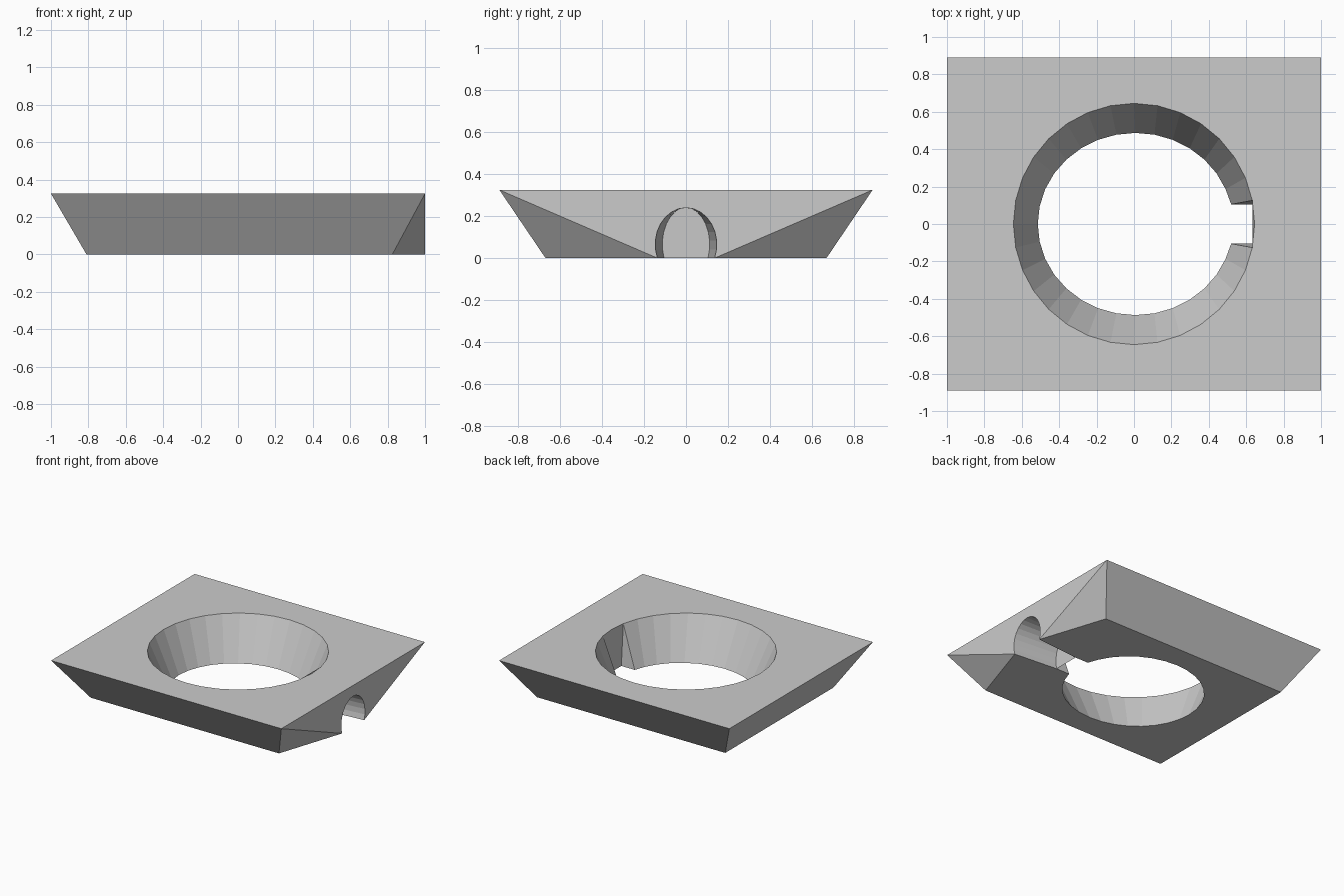
import bpy, bmesh
from math import sin, cos, pi, asin

if "Cube" in bpy.data.objects:
    bpy.data.objects.remove(bpy.data.objects["Cube"])

H = 0.325            # plate height
N = 32               # sides of the round hole
ARCH = 16            # segments of the channel arch
bm = bmesh.new()


def vert(x, y, z):
    return bm.verts.new((x, y, z))


def face(*vs):
    return bm.faces.new(vs)


def arch(x, ry):
    """Arch profile at x, from the -y foot over the crown to the +y foot."""
    zc, rz = 0.065, 0.175
    dip = asin(zc / rz)
    pts = []
    for i in range(ARCH + 1):
        a = pi + dip - (pi + 2 * dip) * i / ARCH
        pts.append(vert(x, ry * cos(a), max(0, zc + rz * sin(a))))
    return pts


# Rectangular outline, wide at the top and narrow at the bottom
corners = ((-1, -1), (1, -1), (1, 1), (-1, 1))
top = [vert(sx, sy * 0.89, H) for sx, sy in corners]
bot = [vert(0.825 if sx > 0 else -0.81, sy * 0.67, 0) for sx, sy in corners]

# Tapered round hole, open at the bottom on the +x side
ring_top = [vert(0.645 * cos(2 * pi * k / N), 0.645 * sin(2 * pi * k / N), H)
            for k in range(N)]
ring_bot = {}
for k in range(1, N):
    a = 2 * pi * k / N
    y = 0.487 * sin(a)
    if k in (1, N - 1):
        y = 0.105 if k == 1 else -0.105
    ring_bot[k] = vert(0.0075 + 0.522 * cos(a), y, 0)
for k in range(1, N - 1):
    face(ring_top[k], ring_top[k + 1], ring_bot[k + 1], ring_bot[k])

# Arched channel from the hole to the +x side
inner, outer = arch(0.635, 0.113), arch(1.0, 0.147)
t = (0.825 - 0.635) / (1 - 0.635)
mid = [bm.verts.new(inner[i].co.lerp(outer[i].co, t)) for i in (0, -1)]
for i in range(ARCH):
    quad = [inner[i], inner[i + 1], outer[i + 1], outer[i]]
    if i == 0:
        quad.append(mid[0])
    if i == ARCH - 1:
        quad.insert(2, mid[1])
    face(*quad)

# Upright wall around the inner mouth, with its small side triangles
face(ring_top[N - 1], *inner, ring_top[1], ring_top[0])
face(ring_top[1], inner[-1], ring_bot[1])
face(ring_top[N - 1], ring_bot[N - 1], inner[0])

# Three sloping sides
for i in (0, 2, 3):
    j = (i + 1) % 4
    face(top[i], top[j], bot[j], bot[i])

# +x side: upright around the outer mouth, tucked in at the lower corners
face(top[1], *outer, top[2])
for c, foot, m in ((1, outer[0], mid[0]), (2, outer[-1], mid[1])):
    face(top[c], bot[c], foot)
    face(bot[c], m, foot)

# Underside with the channel slot
face(bot[0], bot[1], mid[0], inner[0],
     *[ring_bot[k] for k in range(N - 1, 0, -1)],
     inner[-1], mid[1], bot[2], bot[3])

# Top face with the round opening
edges = []
for loop in (top, ring_top):
    for i, v in enumerate(loop):
        w = loop[(i + 1) % len(loop)]
        edges.append(bm.edges.get((v, w)) or bm.edges.new((v, w)))
bmesh.ops.triangle_fill(bm, edges=edges, use_beauty=True, normal=(0, 0, 1))

bmesh.ops.recalc_face_normals(bm, faces=bm.faces[:])
mesh = bpy.data.meshes.new("tapered_plate")
bm.to_mesh(mesh)
bm.free()
bpy.context.collection.objects.link(bpy.data.objects.new("tapered_plate", mesh))
